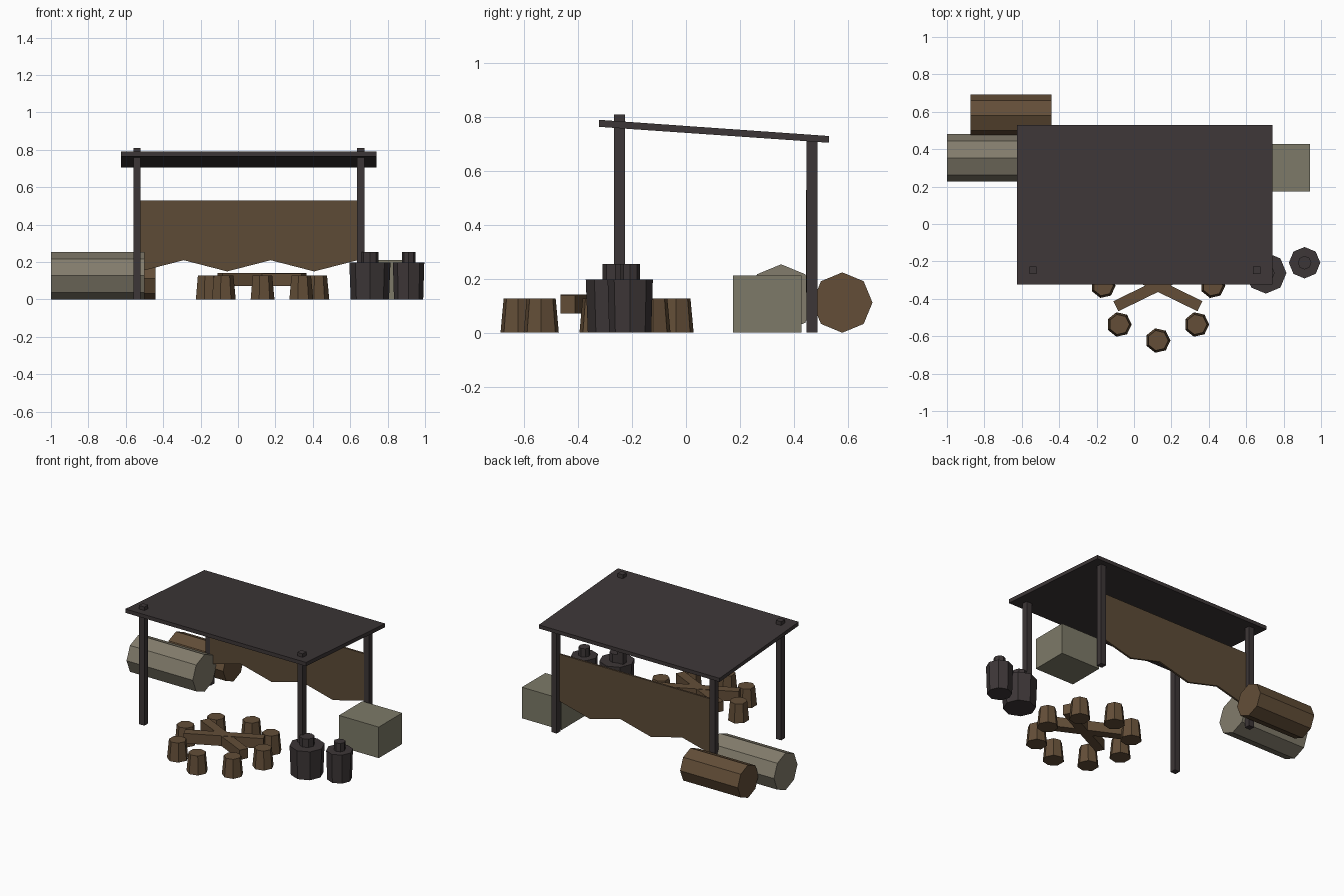
import bpy, math

if "Cube" in bpy.data.objects:
    bpy.data.objects.remove(bpy.data.objects["Cube"])


def material(name, rgb):
    m = bpy.data.materials.new(name)
    m.diffuse_color = (*rgb, 1)
    m.use_nodes = True
    m.node_tree.nodes["Principled BSDF"].inputs["Base Color"].default_value = m.diffuse_color
    return m


DARK = material("dark_wood", (0.046, 0.037, 0.038))
BROWN = material("brown_wood", (0.125, 0.076, 0.039))
CLOTH = material("brown_cloth", (0.110, 0.070, 0.037))
PALE = material("pale_wood", (0.225, 0.203, 0.150))
CRATE = material("pale_crate", (0.205, 0.195, 0.138))


def mesh(name, verts, faces, mat):
    me = bpy.data.meshes.new(name)
    me.from_pydata(verts, [], faces)
    me.materials.append(mat)
    ob = bpy.data.objects.new(name, me)
    bpy.context.collection.objects.link(ob)
    return ob


def prism(name, bottom, top, mat):
    """Closed solid between two matching loops of points."""
    n = len(bottom)
    faces = [tuple(reversed(range(n))), tuple(range(n, 2 * n))]
    faces += [(i, (i + 1) % n, n + (i + 1) % n, n + i) for i in range(n)]
    return mesh(name, bottom + top, faces, mat)


def box(name, x0, x1, y0, y1, z0, z1, mat):
    loop = [(x0, y0), (x1, y0), (x1, y1), (x0, y1)]
    return prism(name, [(x, y, z0) for x, y in loop], [(x, y, z1) for x, y in loop], mat)


def lathe(name, cx, cy, profile, n, mat, start=0.0):
    """Low-poly turned shape from (radius, height) pairs."""
    verts, faces = [], []
    for r, z in profile:
        for i in range(n):
            a = start + math.tau * i / n
            verts.append((cx + r * math.cos(a), cy + r * math.sin(a), z))
    last = (len(profile) - 1) * n
    faces = [tuple(reversed(range(n))), tuple(range(last, last + n))]
    for k in range(0, last, n):
        faces += [(k + i, k + (i + 1) % n, k + n + (i + 1) % n, k + n + i) for i in range(n)]
    return mesh(name, verts, faces, mat)


def log(name, x0, x1, y, r, mat):
    ring = [(y + r * math.cos(math.tau * i / 8), r + r * math.sin(math.tau * i / 8)) for i in range(8)]
    return prism(name, [(x0, *p) for p in ring], [(x1, *p) for p in ring], mat)


# sloping roof slab
side = [(-0.323, 0.764), (0.53, 0.705), (0.53, 0.73), (-0.323, 0.79)]
prism("roof", [(-0.625, *p) for p in side], [(0.74, *p) for p in side], DARK)

# four posts; the front pair pokes through the roof
for label, x in (("left", -0.54), ("right", 0.655)):
    for end, y, h in (("front", -0.247, 0.81), ("back", 0.468, 0.715)):
        box(f"{end}_{label}_post", x - 0.02, x + 0.02, y - 0.02, y + 0.02, 0, h, DARK)

# hanging back cloth with zigzag hem
xs = [-0.523 + 0.2325 * i for i in range(6)]
hem = [(x, 0.15 if i % 2 == 0 else 0.21) for i, x in enumerate(xs)]
outline = hem + [(xs[-1], 0.53), (xs[0], 0.53)]
prism("back_cloth", [(x, 0.458, z) for x, z in reversed(outline)],
      [(x, 0.445, z) for x, z in reversed(outline)], CLOTH).data.flip_normals()
bpy.data.objects["back_cloth"].data.flip_normals()

# logs and crate
log("pale_log", -1.0, -0.5, 0.353, 0.127, PALE)
log("brown_log", -0.875, -0.44, 0.58, 0.112, BROWN)
box("crate", 0.64, 0.94, 0.175, 0.428, 0, 0.212, CRATE)

# jugs with necks
for name, x, y, r in (("large_jug", 0.705, -0.262, 0.11), ("small_jug", 0.912, -0.207, 0.084)):
    lathe(name, x, y, [(r * 0.93, 0), (r, 0.197), (r * 0.43, 0.198), (r * 0.43, 0.255)], 8, DARK)

# ring of tapered stump seats
CX, CY = 0.128, -0.33
for i in range(8):
    a = math.tau * i / 8
    lathe(f"stump_{i + 1}", CX + 0.293 * math.cos(a), CY + 0.293 * math.sin(a),
          [(0.067, 0), (0.055, 0.127)], 7, BROWN)

# crossed beams in the middle
for i, s in enumerate((1, -1)):
    beam = box(f"cross_beam_{i + 1}", -0.25, 0.25, -0.03, 0.03, 0.072, 0.141 - 0.002 * i, BROWN)
    beam.location = (CX, CY, 0)
    beam.rotation_euler.z = s * math.radians(26)

# make all face directions consistent
import bmesh
for ob in bpy.data.objects:
    bm = bmesh.new()
    bm.from_mesh(ob.data)
    bmesh.ops.recalc_face_normals(bm, faces=bm.faces)
    bm.to_mesh(ob.data)
    bm.free()
